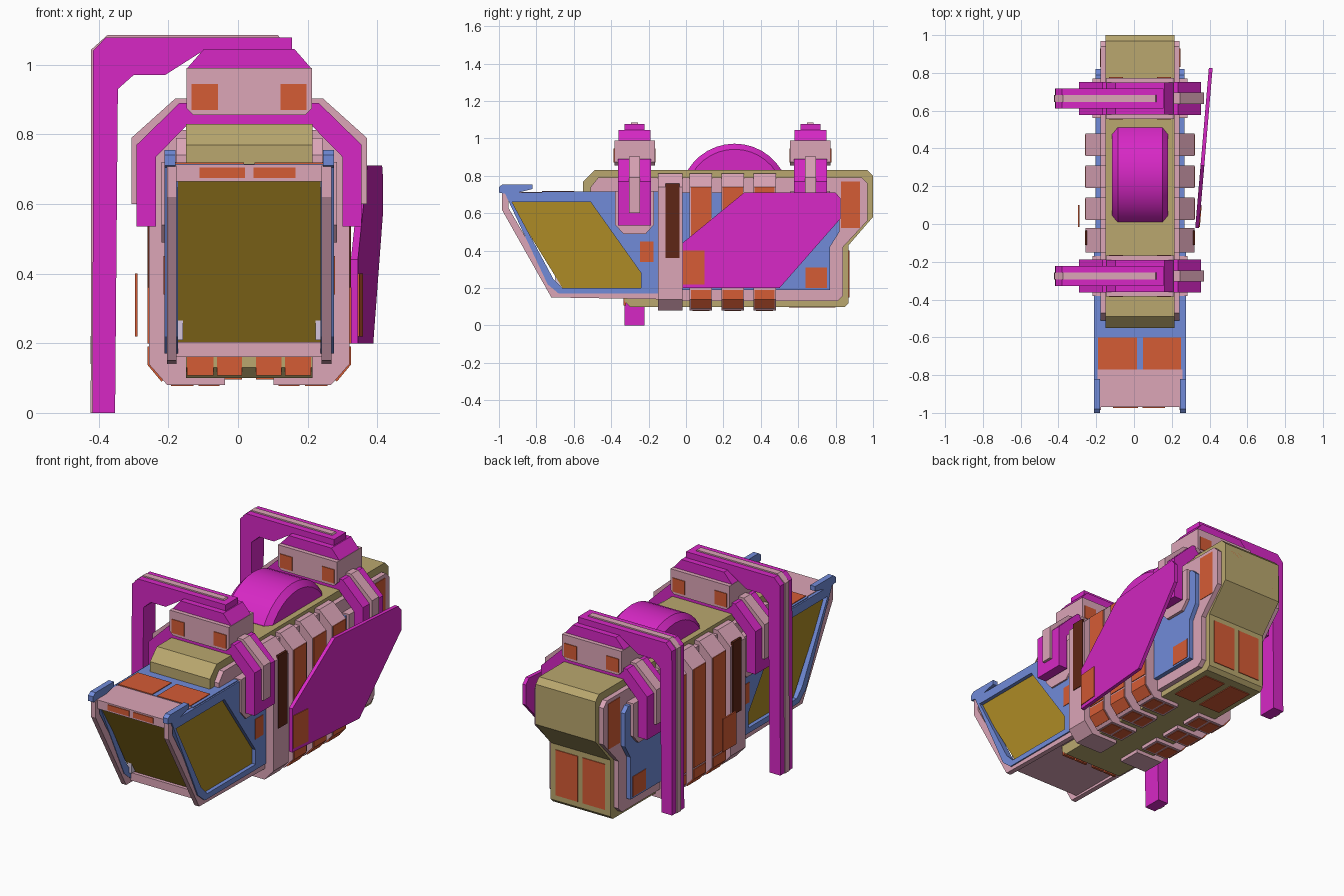
import bpy, bmesh, math
from mathutils import Vector

if "Cube" in bpy.data.objects:
    bpy.data.objects.remove(bpy.data.objects["Cube"])

CX = 0.032  # centre line of the hull


def material(name, rgb):
    m = bpy.data.materials.new(name)
    m.diffuse_color = [(c / 255) ** 2.2 for c in rgb] + [1]
    m.use_nodes = True
    m.node_tree.nodes["Principled BSDF"].inputs["Base Color"].default_value = m.diffuse_color
    return m


MAGENTA = material("magenta", (214, 44, 196))
PINK = material("pink", (219, 164, 182))
TAN = material("tan", (184, 166, 110))
BLUE = material("blue", (112, 138, 216))
GOLD = material("gold", (172, 138, 42))
ORANGE = material("orange", (212, 92, 56))
BROWN = material("brown", (95, 42, 28))
LILAC = material("lilac", (212, 196, 220))


def finish(name, bm, mat):
    bmesh.ops.recalc_face_normals(bm, faces=bm.faces)
    me = bpy.data.meshes.new(name)
    bm.to_mesh(me)
    bm.free()
    me.materials.append(mat)
    ob = bpy.data.objects.new(name, me)
    bpy.context.collection.objects.link(ob)
    return ob


def place(axis, p, d):
    return (d, p[0], p[1]) if axis == "x" else (p[0], d, p[1])


# solid from a flat profile: axis x takes (y, z) points, axis y takes (x, z)
def prism(name, pts, axis, a, b, mat):
    bm = bmesh.new()
    lo = [bm.verts.new(place(axis, p, a)) for p in pts]
    hi = [bm.verts.new(place(axis, p, b)) for p in pts]
    bm.faces.new(lo)
    bm.faces.new(hi)
    n = len(pts)
    for i in range(n):
        j = (i + 1) % n
        bm.faces.new((lo[i], lo[j], hi[j], hi[i]))
    return finish(name, bm, mat)


# plate with a window opening
def frame(name, outer, inner, a, b, mat):
    bm = bmesh.new()
    o1, o2, i1, i2 = [[bm.verts.new((d, *p)) for p in pts]
                      for pts, d in ((outer, a), (outer, b), (inner, a), (inner, b))]
    n = len(outer)
    for i in range(n):
        j = (i + 1) % n
        for p, q in ((o1, o2), (o2, i2), (i2, i1), (i1, o1)):
            bm.faces.new((p[i], p[j], q[j], q[i]))
    return finish(name, bm, mat)


def box(name, x, y, z, mat):
    return prism(name, [(y[0], z[0]), (y[1], z[0]), (y[1], z[1]), (y[0], z[1])],
                 "x", x[0], x[1], mat)


# left and right copies, a and b measured outward from the centre line
def side_prism(name, pts, a, b, mat):
    for s, tag in ((-1, "left"), (1, "right")):
        prism(f"{name}_{tag}", pts, "x", CX + s * a, CX + s * b, mat)


def side_box(name, a, b, y, z, mat):
    for s, tag in ((-1, "left"), (1, "right")):
        box(f"{name}_{tag}", (CX + s * a, CX + s * b), y, z, mat)


# hull: tan core, pink side layer, blue side panel
prism("hull_core", [(-.55, .71), (-.55, .77), (-.49, .83), (.97, .83), (1, .8), (1, .58),
                    (.87, .43), (.87, .12), (.85, .1), (-.3, .1), (-.33, .13), (-.33, .71)],
      "x", CX - .182, CX + .182, TAN)
prism("hull_side_layer", [(-.51, .7), (-.51, .74), (-.47, .79), (.94, .79), (.97, .76),
                          (.97, .56), (.84, .42), (.84, .16), (.81, .13), (-.15, .13), (-.15, .7)],
      "x", CX - .21, CX + .21, PINK)
side_prism("hull_side_panel", [(-.15, .19), (.77, .19), (.77, .42), (.82, .5), (.82, .68),
                               (.79, .71), (-.15, .71)], .2, .235, BLUE)

# cockpit: gold glazing core in a blue frame with pink trim
prism("cockpit_glazing", [(-.95, .67), (-.15, .67), (-.15, .2), (-.66, .2)],
      "x", CX - .222, CX + .222, GOLD)
window = [(-.93, .66), (-.51, .66), (-.24, .28), (-.24, .2), (-.66, .2), (-.71, .25)]
rim = [(-.97, .71), (-.45, .71), (-.15, .71), (-.15, .17), (-.68, .17), (-.74, .22)]
pillar = [(-.985, .71), (-.985, .62), (-.72, .15), (-.15, .14), (-.15, .18), (-.69, .185),
          (-.95, .63), (-.95, .71)]
for s, tag in ((-1, "left"), (1, "right")):
    frame(f"cockpit_window_frame_{tag}", rim, window, CX + s * .205, CX + s * .243, BLUE)
side_prism("cockpit_pillar", pillar, .208, .236, PINK)
side_prism("cockpit_brow", [(-1, .71), (-1, .74), (-.98, .755), (-.82, .755), (-.82, .73),
                            (-.94, .70)], .212, .243, BLUE)
box("cockpit_roof", (CX - .235, CX + .235), (-.77, -.15), (.66, .715), BLUE)
box("cockpit_roof_front", (CX - .225, CX + .225), (-.97, -.77), (.665, .713), PINK)
box("cockpit_floor", (CX - .215, CX + .215), (-.68, -.15), (.16, .203), PINK)
side_box("cockpit_corner_light", .19, .215, (-.7, -.6), (.21, .4), LILAC)
for x0, x1 in ((-.19, .017), (.047, .25)):
    box("roof_panel", (x0, x1), (-.77, -.6), (.7, .719), ORANGE)
for x0, x1 in ((-.11, .02), (.045, .165)):
    box("brow_panel", (x0, x1), (-.974, -.96), (.675, .705), ORANGE)

# side ribs: one wide front rib and three panelled ones
rib = [(.07, .08), (.235, .08), (.288, .14), (.288, .74), (.21, .812), (.14, .812),
       (.14, .12), (.07, .12)]
for i, (y0, y1) in enumerate(((-.15, -.02), (.02, .14), (.19, .31), (.36, .48))):
    for s, tag in ((-1, "left"), (1, "right")):
        prism(f"rib_{i}_{tag}", [(CX + s * x, z) for x, z in rib], "y", y0, y1, PINK)
    if i == 0:
        side_box("front_rib_panel", .28, .292, (-.11, -.035), (.36, .76), BROWN)
        continue
    side_box(f"rib_panel_{i}", .28, .292, (y0 + .006, y1 - .006), (.2, .74), ORANGE)
    for s in (-1, 1):
        prism(f"rib_lower_panel_{i}", [(CX + s * x, z) for x, z in
              ((.292, .19), (.292, .138), (.252, .09), (.244, .096), (.28, .19))],
              "y", y0 + .006, y1 - .006, ORANGE)
    for x0, x1 in ((.085, .145), (.16, .225)):
        side_box(f"rib_under_panel_{i}", x0, x1, (y0 + .015, y1 - .015), (.077, .09), ORANGE)

# small inset panels on the hull
side_box("cockpit_side_panel", .235, .246, (-.245, -.175), (.34, .45), ORANGE)
side_box("rear_low_side_panel", .23, .238, (.64, .755), (.2, .31), ORANGE)
side_box("rear_high_side_panel", .2, .213, (.83, .93), (.52, .77), ORANGE)
side_box("rear_low_panel", .015, .15, (.86, .874), (.15, .4), ORANGE)
box("rear_high_panel", (CX - .14, CX + .14), (.99, 1), (.62, .77), ORANGE)
for a, b in ((.02, .093), (.103, .178)):
    side_box("hull_front_panel", a, b, (-.334, -.32), (.108, .162), ORANGE)
side_box("hull_under_panel", .02, .15, (.55, .8), (.096, .11), ORANGE)

# roof dome: chamfered slice of a cylinder
R, YC = .293, .26
half = math.asin(.25 / R)
bm = bmesh.new()
rings = []
for dx, dr in ((-.148, -.03), (-.118, 0), (.118, 0), (.148, -.03)):
    row = []
    for k in range(13):
        t = -half + 2 * half * k / 12
        row.append(bm.verts.new((CX + dx, YC + (R + dr) * math.sin(t),
                                 .972 - R + (R + dr) * math.cos(t))))
    for k in (12, 0):
        row.append(bm.verts.new((row[k].co.x, row[k].co.y, .8)))
    rings.append(row)
for p, q in zip(rings, rings[1:]):
    for k in range(15):
        j = (k + 1) % 15
        bm.faces.new((p[k], p[j], q[j], q[k]))
bm.faces.new(rings[0])
bm.faces.new(rings[-1])
dome = finish("roof_dome", bm, MAGENTA)
bpy.context.view_layer.objects.active = dome
dome.select_set(True)
bpy.ops.object.shade_smooth_by_angle(angle=math.radians(25))


# two clamps with arches, head blocks and hanging arms
def arch(w, low, shoulder, corner, top):
    return [(CX - w, low), (CX - w, shoulder), (CX - corner, top),
            (CX + corner, top), (CX + w, shoulder), (CX + w, low)]


for name, yc, foot in (("front", -.275, 0), ("rear", .665, .14)):
    inner = arch(.268, .535, .735, .175, .83)[::-1]
    prism(f"{name}_clamp_arch", arch(.323, .535, .77, .2, .89) + inner,
          "y", yc - .088, yc + .088, MAGENTA)
    prism(f"{name}_clamp_strip", arch(.338, .6, .79, .212, .903)
          + arch(.3, .6, .76, .19, .87)[::-1], "y", yc - .03, yc + .03, PINK)
    side_prism(f"{name}_clamp_pad", [(yc - .105, .72), (yc - .105, .54), (yc - .06, .49),
               (yc + .06, .49), (yc + .105, .54), (yc + .105, .72)], .2, .252, PINK)
    prism(f"{name}_clamp_head", [(CX - .18, .875), (CX - .16, .855), (CX + .16, .855),
          (CX + .18, .875), (CX + .18, .99), (CX - .18, .99)], "y", yc - .108, yc + .108, PINK)
    prism(f"{name}_clamp_cap", [(CX - .178, .9), (CX - .178, .99), (CX - .13, 1.045),
          (CX + .13, 1.045), (CX + .178, .99), (CX + .178, .9)], "y", yc - .085, yc + .085, MAGENTA)
    for s in (-1, 1):
        side_box(f"{name}_head_panel", .09, .165, (yc + s * .1, yc + s * .112), (.87, .945), ORANGE)
    prism(f"{name}_arm", [(-.418, foot), (-.416, 1.04), (-.38, 1.078), (.155, 1.078), (.155, 1.045),
          (-.1, 1.04), (-.21, .97), (-.3, .97), (-.345, .93), (-.353, foot)],
          "y", yc - .053, yc + .053, MAGENTA)
    prism(f"{name}_arm_strip", [(-.423, foot), (-.422, 1.043), (-.375, 1.085), (.115, 1.085),
          (.125, 1.07), (-.37, 1.065), (-.4, 1.03), (-.405, foot)],
          "y", yc - .018, yc + .018, PINK)

# open side door, swung out towards the rear
door = [(-.02, .2), (-.02, .44), (.31, .71), (.8, .71), (.825, .68), (.825, .57), (.5, .2)]


def swung(name, pts, thick, shift, mat):
    ob = prism(name, pts, "x", 0, thick, mat)
    for v in ob.data.vertices:
        v.co.x += .326 + shift + .085 * v.co.y


swung("side_door", door, .02, 0, MAGENTA)
swung("side_door_panel", [(-.015, .22), (.1, .22), (.1, .4), (-.015, .4)], .006, .018, ORANGE)
box("left_side_panel", (-.296, -.288), (-.015, .1), (.22, .4), ORANGE)
